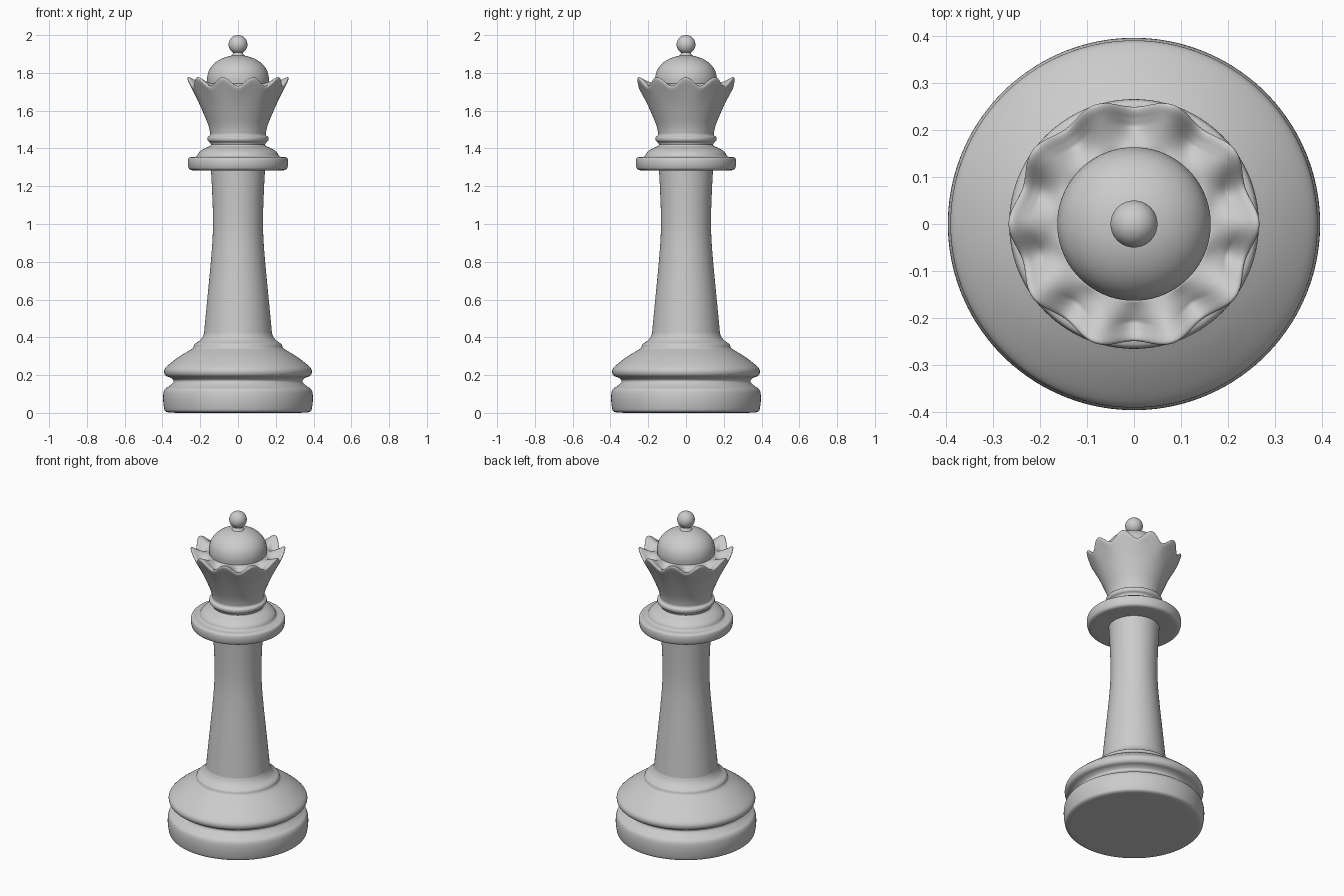
import bpy, bmesh, math

if "Cube" in bpy.data.objects:
    bpy.data.objects.remove(bpy.data.objects["Cube"])

SEGMENTS = 160
LOBES = 10


def soften(points, rounds):
    """Round a profile by corner cutting, keeping both ends."""
    for _ in range(rounds):
        out = [points[0]]
        for (r0, z0), (r1, z1) in zip(points, points[1:]):
            out.append((r0 * .75 + r1 * .25, z0 * .75 + z1 * .25))
            out.append((r0 * .25 + r1 * .75, z0 * .25 + z1 * .75))
        points = out + [points[-1]]
    return points


def lathe(name, profile, rounds=3, warp=None):
    """Revolve an (r, z) profile; warp may change r, z by angle."""
    bm = bmesh.new()
    rings = []
    for r, z in soften(profile, rounds):
        if r < 1e-6:
            rings.append([bm.verts.new((0, 0, z))] * SEGMENTS)
            continue
        ring = []
        for i in range(SEGMENTS):
            a = 2 * math.pi * i / SEGMENTS
            rr, zz = warp(r, z, a) if warp else (r, z)
            ring.append(bm.verts.new((rr * math.cos(a), rr * math.sin(a), zz)))
        rings.append(ring)
    for low, high in zip(rings, rings[1:]):
        for i in range(SEGMENTS):
            j = (i + 1) % SEGMENTS
            quad = list(dict.fromkeys((low[i], low[j], high[j], high[i])))
            if len(quad) > 2:
                bm.faces.new(quad)
    bmesh.ops.recalc_face_normals(bm, faces=bm.faces)
    mesh = bpy.data.meshes.new(name)
    bm.to_mesh(mesh)
    bm.free()
    obj = bpy.data.objects.new(name, mesh)
    bpy.context.collection.objects.link(obj)
    bpy.ops.object.select_all(action='DESELECT')
    obj.select_set(True)
    bpy.context.view_layer.objects.active = obj
    bpy.ops.object.shade_smooth_by_angle(angle=math.radians(40))
    return obj


# Stepped base with a groove between two rims
lathe("base", [(0, 0), (.34, 0), (.385, .003), (.393, .03), (.398, .08),
               (.392, .125), (.365, .14), (.335, .167), (.355, .187),
               (.386, .195), (.394, .225), (.375, .25), (.31, .30),
               (.25, .335), (.236, .345), (.232, .365), (.205, .38),
               (.188, .40), (.18, .42)])

# Slender tapering column
lathe("column", [(.18, .42), (.163, .6), (.146, .77), (.133, .93),
                 (.132, 1.05), (.138, 1.2), (.143, 1.285)])

# Wide collar with a stepped top
lathe("collar", [(.143, 1.285), (.22, 1.283), (.257, 1.285), (.266, 1.31),
                 (.266, 1.34), (.258, 1.354), (.225, 1.355), (.216, 1.36),
                 (.208, 1.38), (.175, 1.402), (.147, 1.412), (.143, 1.42)])

# Thin ring under the crown
lathe("neck_ring", [(.143, 1.42), (.147, 1.432), (.162, 1.44), (.163, 1.462),
                    (.148, 1.468), (.147, 1.48)])


def scallop(r, z, a):
    # Rim dips between lobes; walls are fluted near the rim
    dip = .5 - .5 * math.cos(LOBES * a)
    up = max(0, min(1, (z - 1.5) / .27)) ** 2
    inward = max(0, min(1, (r - .165) / .06))
    return r - .018 * dip * up * inward, z - .046 * dip * up * inward


# Flared scalloped crown, including its dished top
lathe("crown", [(.147, 1.48), (.155, 1.52), (.18, 1.58), (.211, 1.65),
                (.243, 1.715), (.264, 1.755), (.269, 1.774), (.260, 1.779),
                (.235, 1.765), (.195, 1.748), (.162, 1.742)], warp=scallop)

# Dome
dome = [(.162, 1.742), (.164, 1.77)]
dome += [(.162 * math.cos(t * math.pi / 24), 1.775 + .119 * math.sin(t * math.pi / 24))
         for t in range(1, 12)]
lathe("dome", dome, rounds=1)

# Ball finial on a short stem
ball = [(.036, 1.89), (.028, 1.9)]
ball += [(.05 * math.cos(t * math.pi / 24), 1.95 + .05 * math.sin(t * math.pi / 24))
         for t in range(-8, 12)]
ball += [(0, 2.0)]
lathe("finial", ball, rounds=1)
